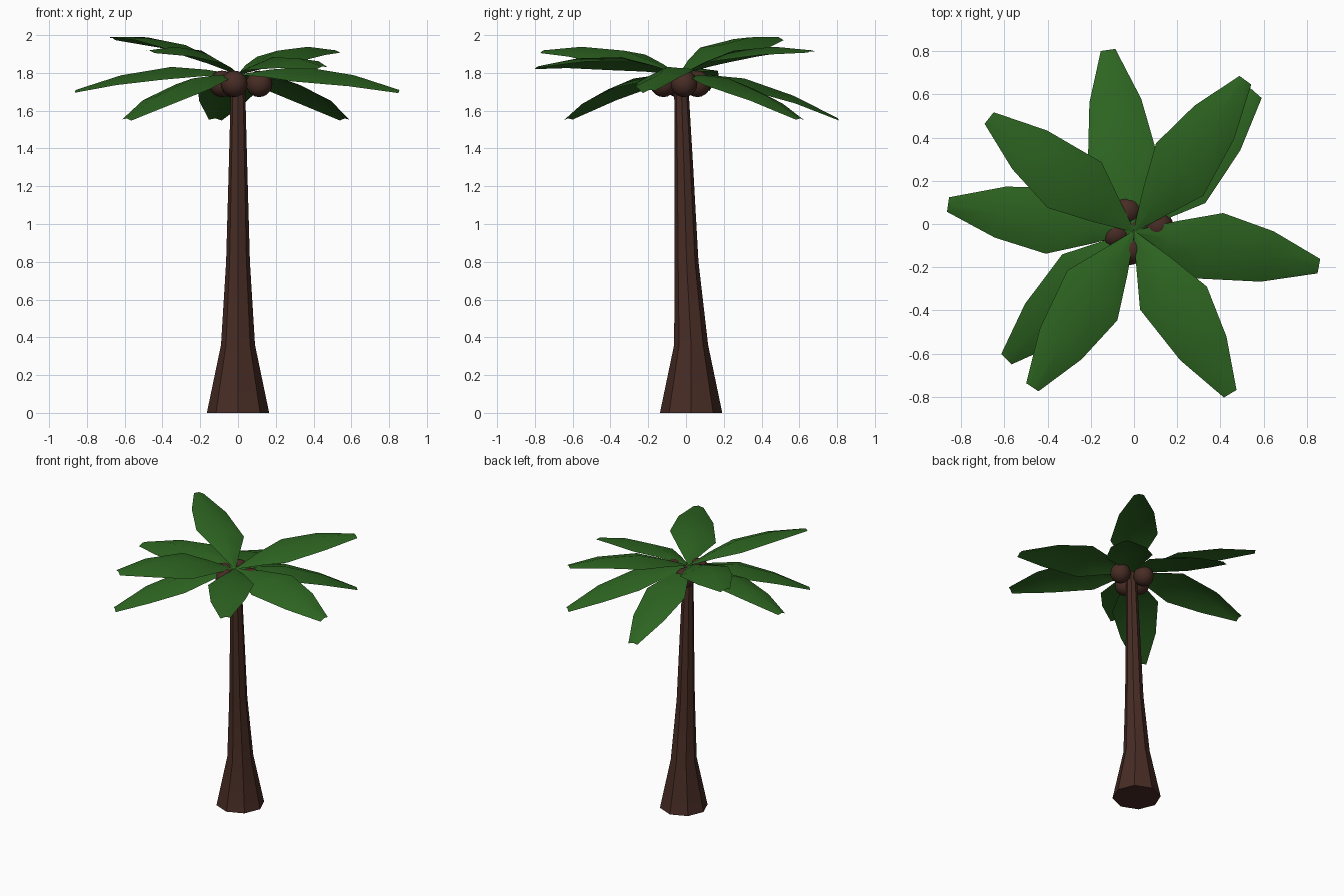
import bpy, bmesh, math
from mathutils import Vector

if "Cube" in bpy.data.objects:
    bpy.data.objects.remove(bpy.data.objects["Cube"])


def make_material(name, rgb):
    mat = bpy.data.materials.new(name)
    mat.use_nodes = True
    mat.diffuse_color = (*rgb, 1)
    mat.node_tree.nodes["Principled BSDF"].inputs["Base Color"].default_value = (*rgb, 1)
    return mat


bark = make_material("bark brown", (0.064, 0.025, 0.018))
green = make_material("leaf green", (0.026, 0.128, 0.015))


def add_object(name, bm, mat, angle):
    bmesh.ops.recalc_face_normals(bm, faces=bm.faces)
    mesh = bpy.data.meshes.new(name)
    bm.to_mesh(mesh)
    bm.free()
    mesh.materials.append(mat)
    obj = bpy.data.objects.new(name, mesh)
    bpy.context.collection.objects.link(obj)
    bpy.ops.object.select_all(action='DESELECT')
    obj.select_set(True)
    bpy.context.view_layer.objects.active = obj
    bpy.ops.object.shade_smooth_by_angle(angle=math.radians(angle))
    return obj


# Trunk: eight-sided, flared at the foot and leaning slightly forward
SIDES = 8
sections = [(0, 0.165, 0.027), (0.36, 0.09, 0.027), (0.8, 0.063, 0.003),
            (1.3, 0.049, -0.011), (1.79, 0.036, -0.027)]   # height, radius, y centre
bm = bmesh.new()
rings = []
for z, r, cy in sections:
    angles = [math.tau * i / SIDES for i in range(SIDES)]
    rings.append([bm.verts.new((r * math.cos(a), cy + r * math.sin(a), z)) for a in angles])
for low, high in zip(rings, rings[1:]):
    for i in range(SIDES):
        j = (i + 1) % SIDES
        bm.faces.new((low[i], low[j], high[j], high[i]))
bm.faces.new(rings[0])
bm.faces.new(rings[-1])
add_object("trunk", bm, bark, 30)

# Coconuts clustered under the crown
for n, (x, y) in enumerate([(-0.02, -0.12), (0.112, -0.01), (-0.085, -0.045), (-0.035, 0.06)]):
    bm = bmesh.new()
    bmesh.ops.create_uvsphere(bm, u_segments=16, v_segments=10, radius=0.07)
    bmesh.ops.translate(bm, verts=bm.verts, vec=(x, y, 1.742))
    add_object(f"coconut_{n + 1}", bm, bark, 60)

# Leaves: arched blades with a raised midrib, each rolled a little
CROWN = Vector((0, -0.035, 1.79))
# fraction of length, half width, forward skew of the left edge
blade = [(0, 0.004, 0), (0.2, 0.083, 0.01), (0.41, 0.16, 0.033),
         (0.72, 0.12, 0.008), (1, 0.034, 0)]
SAG = 0.14
ARCH = 0.28


def add_leaf(name, tip, roll):
    reach = Vector(tip) - CROWN
    flat = Vector((reach.x, reach.y, 0))
    forward = flat.normalized()
    left = Vector((-forward.y, forward.x, roll))
    bm = bmesh.new()
    rows = []
    for u, half, skew in blade:
        mid = CROWN + flat * u
        mid.z += (reach.z + SAG) * u - SAG * u * u
        side = left * half + forward * skew
        ridge = mid + Vector((0, 0, ARCH * half))
        rows.append([bm.verts.new(p) for p in (mid - side, ridge, mid + side)])
    for a, b in zip(rows, rows[1:]):
        for i in range(2):
            bm.faces.new((a[i], b[i], b[i + 1], a[i + 1]))
    leaf = add_object(name, bm, green, 60)
    # Keep the upper side facing up
    if sum(p.normal.z for p in leaf.data.polygons) < 0:
        leaf.data.flip_normals()


# tip position, roll (positive lifts the left edge)
leaves = {
    "back_leaf": ((-0.12, 0.805, 1.55), 0.06),
    "back_left_upper_leaf": ((0.515, 0.665, 1.91), 0.08),
    "back_left_lower_leaf": ((0.565, 0.605, 1.55), -0.06),
    "left_leaf": ((0.855, -0.195, 1.7), 0.2),
    "front_left_leaf": ((0.445, -0.785, 1.825), 0.15),
    "front_right_upper_leaf": ((-0.47, -0.755, 1.91), -0.15),
    "front_right_lower_leaf": ((-0.59, -0.625, 1.55), -0.08),
    "right_leaf": ((-0.86, 0.09, 1.7), -0.15),
    "back_right_leaf": ((-0.67, 0.49, 1.98), 0.2),
}
for name, (tip, roll) in leaves.items():
    add_leaf(name, tip, roll)
